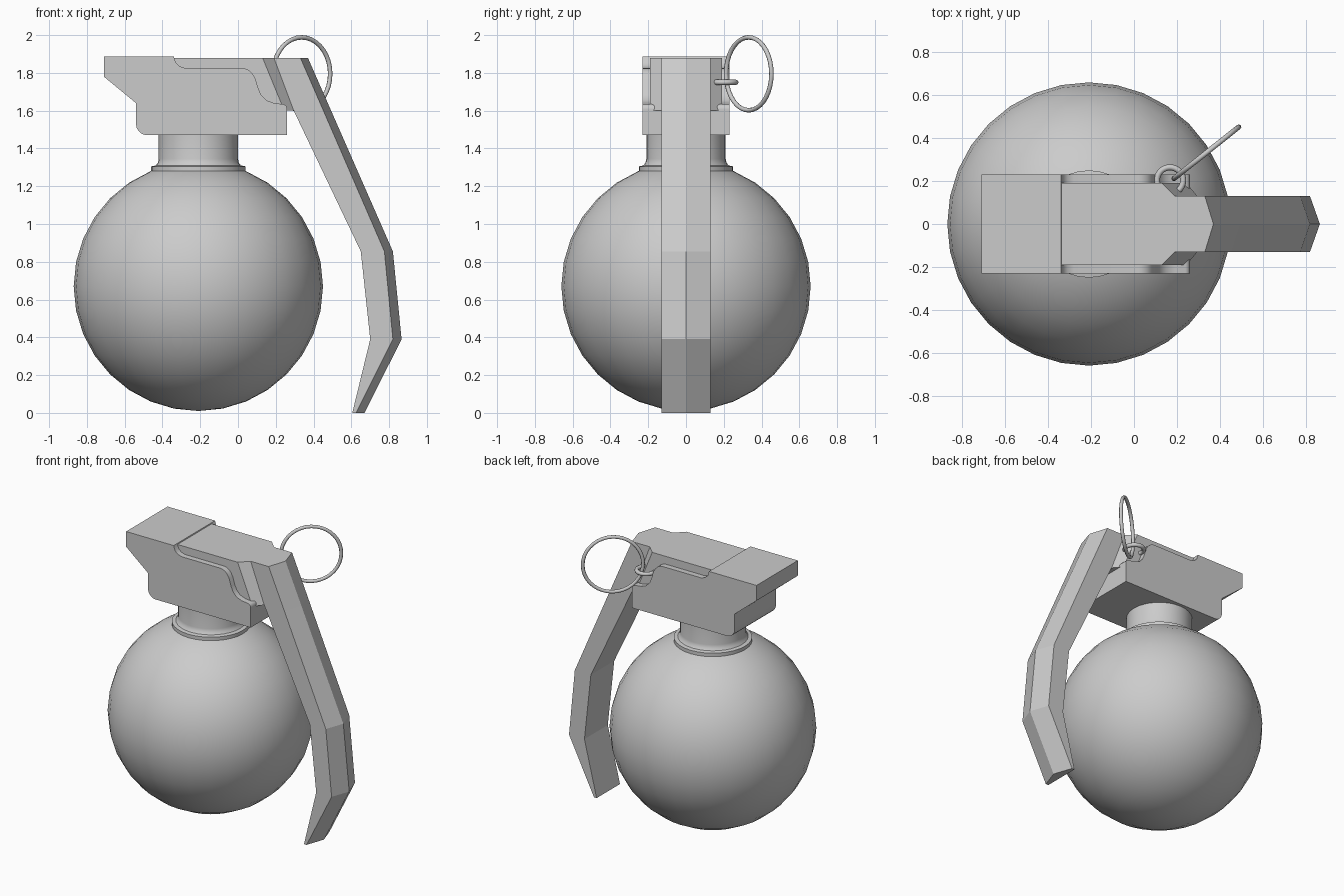
import bpy, bmesh, math
from math import sin, cos, pi, radians

if "Cube" in bpy.data.objects:
    bpy.data.objects.remove(bpy.data.objects["Cube"])

CX = -0.21  # axis of the body and neck


def finish(name, bm, smooth=None):
    bmesh.ops.recalc_face_normals(bm, faces=bm.faces)
    me = bpy.data.meshes.new(name)
    bm.to_mesh(me)
    bm.free()
    ob = bpy.data.objects.new(name, me)
    bpy.context.collection.objects.link(ob)
    if smooth:
        bpy.ops.object.select_all(action='DESELECT')
        ob.select_set(True)
        bpy.context.view_layer.objects.active = ob
        bpy.ops.object.shade_smooth_by_angle(angle=radians(smooth))
    return ob


def loft(name, sections, smooth=None):
    """Skin a list of closed sections and cap both ends."""
    bm = bmesh.new()
    rings = [[bm.verts.new(p) for p in s] for s in sections]
    n = len(rings[0])
    for a, b in zip(rings, rings[1:]):
        for i in range(n):
            j = (i + 1) % n
            bm.faces.new((a[i], a[j], b[j], b[i]))
    bm.faces.new(rings[0])
    bm.faces.new(rings[-1])
    return finish(name, bm, smooth)


def lathe(name, profile, segs=32):
    return loft(name, [[(CX + r * cos(2 * pi * i / segs), r * sin(2 * pi * i / segs), z)
                        for i in range(segs)] for r, z in profile], 35)


def arc(cx, cz, r, a0, a1, n=5):
    return [(cx + r * cos(radians(a0 + (a1 - a0) * i / n)),
             cz + r * sin(radians(a0 + (a1 - a0) * i / n))) for i in range(n + 1)]


def ring(name, loc, rot, major, minor):
    bpy.ops.mesh.primitive_torus_add(location=loc, rotation=rot, major_radius=major,
                                     minor_radius=minor, major_segments=36, minor_segments=8)
    ob = bpy.context.object
    ob.name = name
    bpy.ops.object.shade_smooth_by_angle(angle=radians(60))


# round body
bm = bmesh.new()
bmesh.ops.create_uvsphere(bm, u_segments=32, v_segments=16, radius=0.66)
bmesh.ops.translate(bm, verts=bm.verts, vec=(CX, 0, 0.67))
finish("body", bm, 40)

# neck with its collar
lathe("neck", [(0.25, 1.22), (0.25, 1.305), (0.225, 1.31), (0.214, 1.325), (0.21, 1.345), (0.21, 1.50)])

# fuze head: side profile with the S-shaped shoulder, extruded across y
head = [(-0.34, 1.887), (-0.71, 1.887), (-0.71, 1.78), (-0.54, 1.64)]
head += arc(-0.48, 1.53, 0.06, 180, 270)
head += [(0.26, 1.47), (0.26, 1.605)]
head += arc(0.235, 1.61, 0.025, 0, 80, 3)
head += [(0.19, 1.64), (0.15, 1.655), (0.122, 1.685), (0.107, 1.72), (0.092, 1.77)]
head += arc(0.02, 1.755, 0.07, 25, 90)
head += [(-0.28, 1.825), (-0.31, 1.835), (-0.33, 1.855)]
loft("fuze_head", [[(x, y, z) for x, z in head] for y in (-0.23, 0.23)], 30)

# lever top plate, tapering to the lever width
plate = [(-0.36, -0.36, 0.19), (0.13, 0.245, 0.19), (0.19, 0.295, 0.13)]
loft("lever_top", [[(xt, -w, 1.88), (xt, w, 1.88), (xb, w, 1.60), (xb, -w, 1.60)]
                   for xt, xb, w in plate])

# bent lever: inner x, side x, ridge x and height at each bend
bends = [(0.18, 0.33, 0.37, 1.88), (0.295, 0.452, 0.493, 1.60), (0.65, 0.775, 0.82, 0.855),
         (0.70, 0.82, 0.866, 0.39), (0.605, 0.625, 0.67, 0.0)]
loft("lever", [[(i, -0.13, z), (s, -0.13, z), (r, 0, z), (s, 0.13, z), (i, 0.13, z)]
               for i, s, r, z in bends])

# pin eye and pull ring
ring("pin_eye", (0.168, 0.203, 1.75), (0, 0, 0), 0.061, 0.014)
ring("pull_ring", (0.337, 0.332, 1.795), (radians(90), 0, radians(38.5)), 0.193, 0.012)
